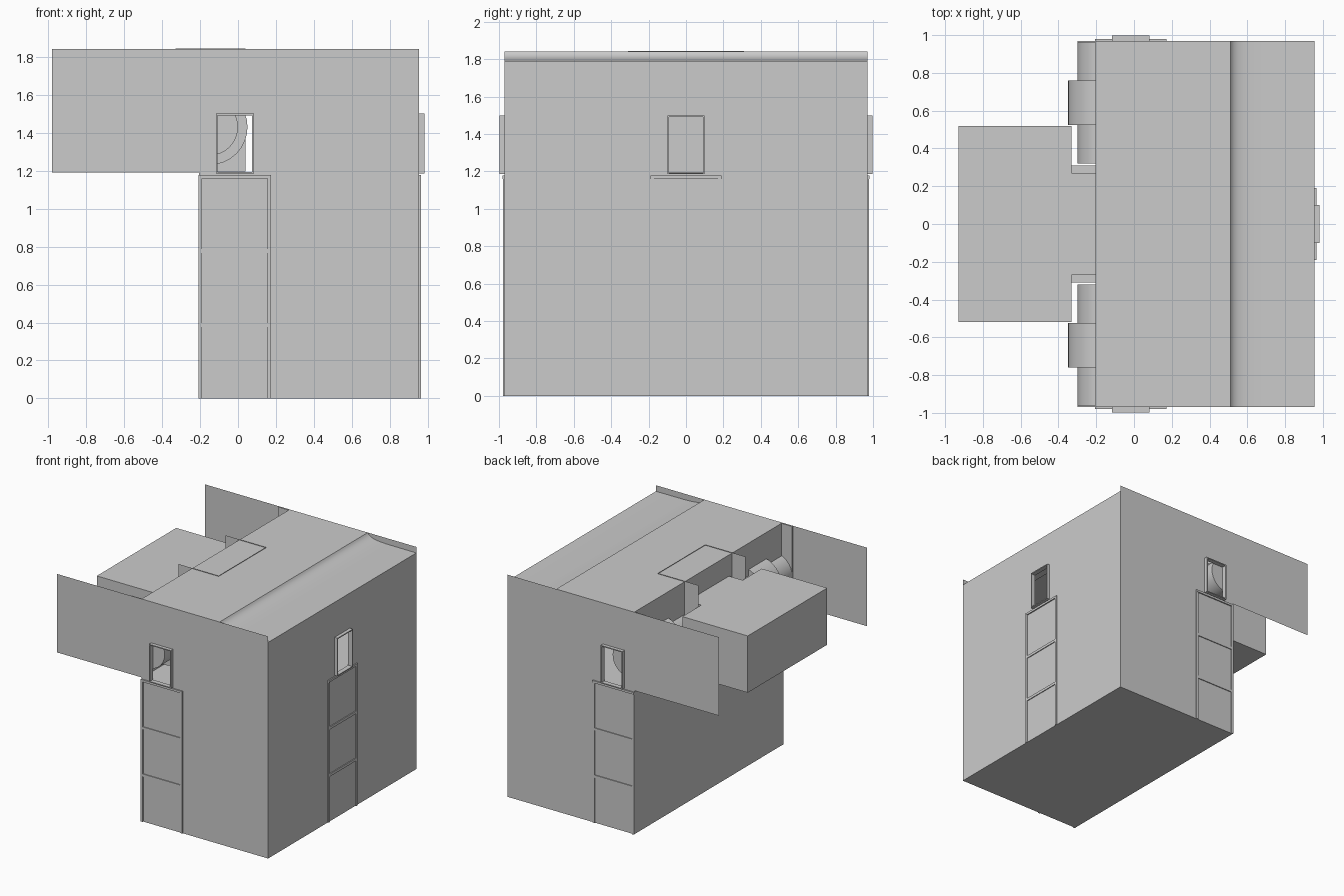
import bpy, bmesh, math
from mathutils import Vector

if "Cube" in bpy.data.objects:
    bpy.data.objects.remove(bpy.data.objects["Cube"])

W = 0.97            # half width of the body (y)
XB, XF = -0.205, 0.955   # back and right wall planes
WX = -0.017         # centre of the side windows and ladders


def make(name, bm):
    me = bpy.data.meshes.new(name)
    bm.to_mesh(me)
    bm.free()
    ob = bpy.data.objects.new(name, me)
    bpy.context.collection.objects.link(ob)
    return ob


def add_box(bm, lo, hi):
    v = [bm.verts.new((x, y, z)) for x in (lo[0], hi[0])
         for y in (lo[1], hi[1]) for z in (lo[2], hi[2])]
    for f in ((0, 1, 3, 2), (4, 6, 7, 5), (0, 4, 5, 1), (2, 3, 7, 6), (0, 2, 6, 4), (1, 5, 7, 3)):
        bm.faces.new([v[i] for i in f])


def boxes(name, items):
    bm = bmesh.new()
    for lo, hi in items:
        add_box(bm, lo, hi)
    return make(name, bm)


def sheet(name, rects, place):
    """Flat sheet made of (u0, u1, z0, z1) rectangles; place maps (u, z) to 3D."""
    bm = bmesh.new()
    for u0, u1, z0, z1 in rects:
        bm.faces.new([bm.verts.new(place(u, z)) for u, z in
                      ((u0, z0), (u1, z0), (u1, z1), (u0, z1))])
    bmesh.ops.remove_doubles(bm, verts=bm.verts, dist=1e-5)
    return make(name, bm)


def hole(u0, u1, top, w0, w1):
    """Wall rectangles around a window opening."""
    return [(u0, u1, 0, 1.19), (u0, w0, 1.19, 1.5), (w0, w1, 1.5, top),
            (u0, w0, 1.5, top), (w1, u1, 1.19, 1.5), (w1, u1, 1.5, top)]


# side walls with rearward wings, and the right wall
for s, tag in ((-1, "front"), (1, "rear")):
    rects = hole(XB, XF, 1.84, WX - 0.097, WX + 0.097) + [(-0.98, XB, 1.19, 1.84)]
    sheet(tag + "_wall", rects, lambda u, z: (u, s * W, z))
sheet("right_wall", hole(-W, W, 1.79, -0.1, 0.1), lambda u, z: (XF, u, z))

# back wall, base and inner floor
sheet("back_wall", [(-W, W, 0, 1.84)], lambda u, z: (XB, u, z))
sheet("base", [(-W, W, XB, XF)], lambda u, x: (x, u, 0))
sheet("inner_floor", [(-W, W, XB, XF)], lambda u, x: (x, u, 1.185))

# roof with a curved step
bm = bmesh.new()
profile = [(XB, 1.84), (0.51, 1.84), (0.518, 1.828), (0.53, 1.817), (0.55, 1.807),
           (0.58, 1.799), (0.62, 1.794), (0.68, 1.791), (XF, 1.79)]
rows = [(bm.verts.new((x, -W, z)), bm.verts.new((x, W, z))) for x, z in profile]
for a, b in zip(rows, rows[1:]):
    f = bm.faces.new((a[0], b[0], b[1], a[1]))
    f.smooth = a is not rows[0]
make("roof", bm)


# window frames and ladders, described on a wall by (along, outward, z)
def wall_parts(tag, place):
    def wall_boxes(name, items):
        out = []
        for a0, a1, o0, o1, z0, z1 in items:
            p, q = place(a0, o0, z0), place(a1, o1, z1)
            out.append(([min(c) for c in zip(p, q)], [max(c) for c in zip(p, q)]))
        boxes(name, out)

    t = 0.008
    wall_boxes(tag + "_window_frame", [
        (-0.1, -0.1 + t, -0.01, 0.028, 1.185, 1.5), (0.1 - t, 0.1, -0.01, 0.028, 1.185, 1.5),
        (-0.1 + t, 0.1 - t, -0.01, 0.028, 1.5 - t, 1.5),
        (-0.1 + t, 0.1 - t, -0.01, 0.028, 1.185, 1.185 + t)])
    ladder = [(-0.19, -0.172, 0, 0.008, 0, 1.16), (0.172, 0.19, 0, 0.008, 0, 1.16),
              (-0.19, 0.19, 0, 0.01, 1.16, 1.178)]
    for z in (0.375, 0.765):
        ladder.append((-0.172, 0.172, 0, 0.007, z, z + 0.022))
    wall_boxes(tag + "_ladder", ladder)


wall_parts("front", lambda a, o, z: (WX + a, -W - o, z))
wall_parts("rear", lambda a, o, z: (WX + a, W + o, z))
wall_parts("right", lambda a, o, z: (XF + o, a, z))

# overhanging block with its neck into the body
boxes("block", [((-0.93, -0.52, 1.195), (-0.33, 0.52, 1.665))])
boxes("neck", [((-0.33, -0.27, 1.195), (0.04, 0.27, 1.665))])
boxes("neck_base", [((-0.33, -0.31, 1.195), (0.04, 0.31, 1.215))])

# upright fins beside the neck, joined by an inner plate
for s, tag in ((-1, "front"), (1, "rear")):
    sheet(tag + "_fin", [(-0.33, 0.04, 1.2, 1.844)], lambda u, z: (u, s * 0.31, z))
sheet("fin_plate", [(-0.31, 0.31, 1.2, 1.844)], lambda u, z: (0.04, u, z))


# rollers with larger collars
def roller(name, r, y0, y1):
    bpy.ops.mesh.primitive_cylinder_add(vertices=32, radius=r, depth=abs(y1 - y0),
                                        location=(-0.15, (y0 + y1) / 2, 1.43),
                                        rotation=(math.pi / 2, 0, 0))
    ob = bpy.context.object
    ob.name = name
    bpy.ops.object.shade_smooth_by_angle(angle=math.radians(30))


for s, tag in ((-1, "front"), (1, "rear")):
    roller(tag + "_roller", 0.15, s * 0.32, s * 0.96)
    roller(tag + "_collar", 0.2, s * 0.525, s * 0.76)
    # end plate against the wing
    y0, y1 = sorted((s * 0.96, s * 0.969))
    boxes(tag + "_end_plate", [((-0.3, y0, 1.2), (XB, y1, 1.838))])
